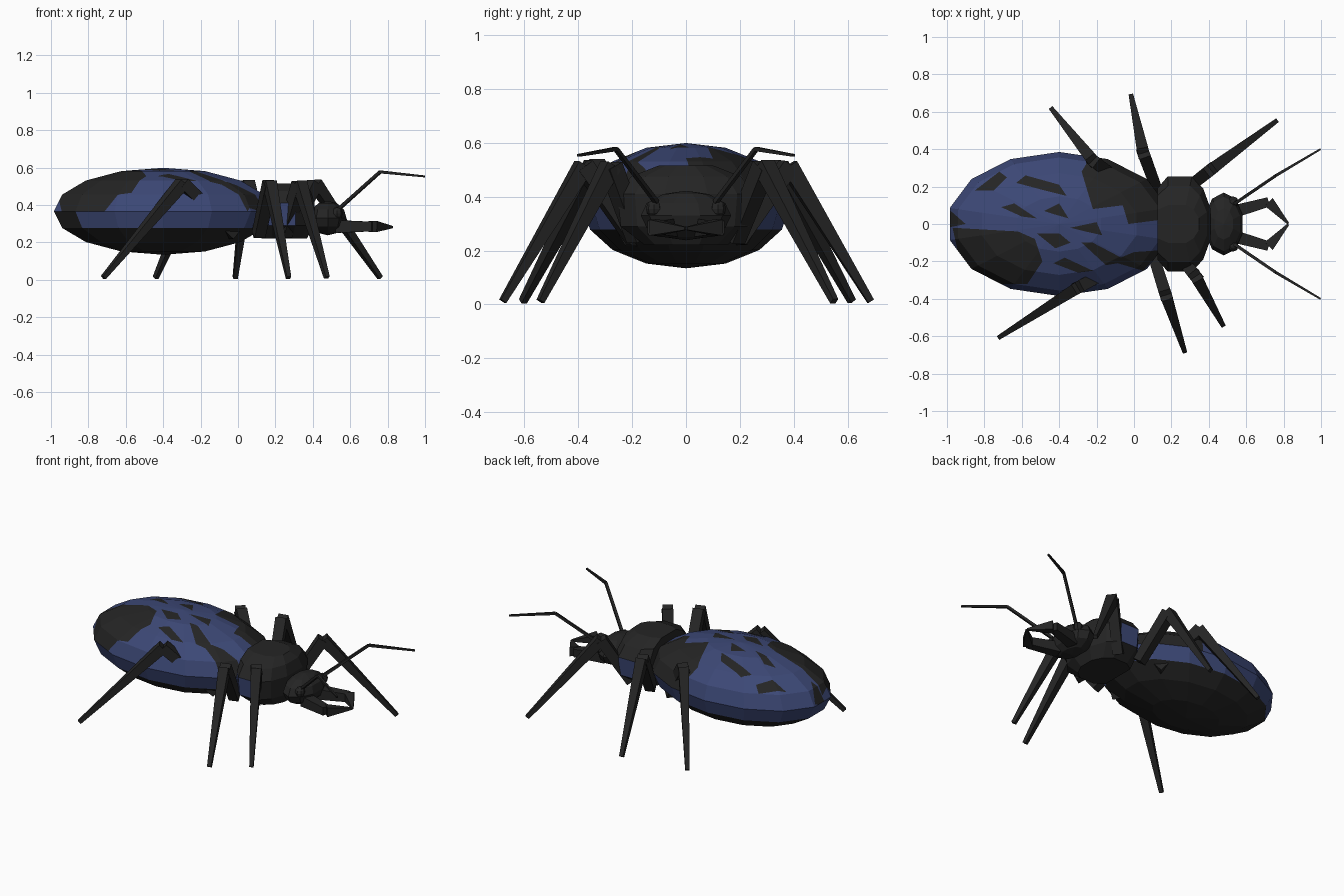
import bpy, bmesh, math
from mathutils import Vector, Matrix

if "Cube" in bpy.data.objects:
    bpy.data.objects.remove(bpy.data.objects["Cube"])


def material(name, rgb):
    m = bpy.data.materials.new(name)
    m.diffuse_color = (*rgb, 1)
    m.use_nodes = True
    m.node_tree.nodes["Principled BSDF"].inputs["Base Color"].default_value = m.diffuse_color
    return m


BLACK = material("shell black", (0.018, 0.018, 0.018))
BLUE = material("deep blue", (0.045, 0.064, 0.18))


def finish(name, bm):
    me = bpy.data.meshes.new(name)
    bmesh.ops.recalc_face_normals(bm, faces=bm.faces)
    bm.to_mesh(me)
    bm.free()
    me.materials.append(BLACK)
    me.materials.append(BLUE)
    ob = bpy.data.objects.new(name, me)
    bpy.context.collection.objects.link(ob)
    return ob


def ellipsoid(bm, centre, radii, seg, rings, turn=0):
    mat = Matrix.Translation(centre) @ Matrix.Diagonal((*radii, 1)) @ Matrix.Rotation(turn, 4, 'Z')
    bmesh.ops.create_uvsphere(bm, u_segments=seg, v_segments=rings, radius=1, matrix=mat)


def beams(name, points, radii, seg=4):
    """Chain of tapered prisms; radii holds one (start, end) pair per segment."""
    bm = bmesh.new()
    for a, b, (r1, r2) in zip(points, points[1:], radii):
        a, b = Vector(a), Vector(b)
        d = b - a
        mat = (Matrix.Translation((a + b) / 2) @ d.to_track_quat('Z', 'Y').to_matrix().to_4x4()
               @ Matrix.Rotation(math.pi / 4, 4, 'Z'))
        bmesh.ops.create_cone(bm, cap_ends=True, segments=seg, radius1=r1, radius2=r2,
                              depth=d.length, matrix=mat)
    return finish(name, bm)


# Abdomen: ellipsoid with black patches cut into its blue back (outlines seen from above)
PATCHES = [
    [(-.85, .18), (-.72, .28), (-.68, .25), (-.75, .18)],
    [(-.63, .22), (-.58, .26), (-.40, .21), (-.36, .15), (-.48, .18)],
    [(-.71, .09), (-.64, .11), (-.52, .03), (-.60, .04)],
    [(-.48, .07), (-.40, .11), (-.35, .03), (-.42, .05)],
    [(-.22, .38), (0, .30), (.2, .17), (.2, .03), (-.03, .0), (-.06, .1), (-.22, .08), (-.28, .28)],
    [(-.97, -.02), (-.62, -.04), (-.53, -.08), (-.49, -.2), (-.57, -.32), (-.78, -.32), (-.93, -.2)],
    [(-.52, -.05), (-.40, -.05), (-.34, -.1), (-.42, -.13)],
    [(-.34, -.02), (-.2, .01), (-.17, -.06), (-.26, -.04)],
    [(-.43, -.21), (-.37, -.18), (-.22, -.25), (-.30, -.26)],
    [(-.28, -.1), (-.22, -.1), (-.03, -.2), (-.15, -.22)],
    [(-.12, -.2), (0, -.15), (.15, -.14), (.05, -.25)],
    [(-.98, .07), (-.90, .0), (-1.0, -.02)],
]


def inside(p, poly):
    hit = False
    for (x1, y1), (x2, y2) in zip(poly, poly[1:] + poly[:1]):
        if (y1 > p.y) != (y2 > p.y) and p.x < (x2 - x1) * (p.y - y1) / (y2 - y1) + x1:
            hit = not hit
    return hit


bm = bmesh.new()
ellipsoid(bm, (-.40, 0, .3665), (.60, .385, .2325), 14, 8)
MID = .3665
for poly in PATCHES:
    xs, ys = [p[0] for p in poly], [p[1] for p in poly]
    for (x1, y1), (x2, y2) in zip(poly, poly[1:] + poly[:1]):
        faces = [f for f in bm.faces if f.calc_center_median().z > MID
                 and max(v.co.x for v in f.verts) > min(xs) and min(v.co.x for v in f.verts) < max(xs)
                 and max(v.co.y for v in f.verts) > min(ys) and min(v.co.y for v in f.verts) < max(ys)]
        geom = set(faces) | {e for f in faces for e in f.edges} | {v for f in faces for v in f.verts}
        bmesh.ops.bisect_plane(bm, geom=list(geom), dist=1e-5, plane_co=(x1, y1, 0),
                               plane_no=(y2 - y1, x1 - x2, 0))
for f in bm.faces:
    c = f.calc_center_median()
    if c.z > MID:
        f.material_index = 0 if any(inside(c, p) for p in PATCHES) else 1
    elif c.z > .275:
        f.material_index = 0 if c.x < -.85 and c.y < 0 else 1
    else:
        f.material_index = 1 if c.z > .2 and abs(c.x + .4) < .1 else 0
finish("abdomen", bm)

# Thorax: stacked rings of a rounded plate, with blue flanks
half = [(.125, .19), (.18, .255), (.31, .255), (.37, .19), (.41, .08)]
outline = half + [(x, -y) for x, y in reversed(half)]
bm = bmesh.new()
rings = []
for z, s in [(.22, .6), (.29, .95), (.41, 1), (.475, .8), (.515, .4)]:
    sx = .5 + .5 * s
    rings.append([bm.verts.new((.2 + (x - .2) * sx if x > .13 else x, y * s, z)) for x, y in outline])
n = len(outline)
for lo, hi in zip(rings, rings[1:]):
    for i in range(n):
        j = (i + 1) % n
        f = bm.faces.new((lo[i], lo[j], hi[j], hi[i]))
        c = f.calc_center_median()
        f.material_index = 1 if .29 < c.z < .41 and abs(c.y) > .2 and c.x < .33 else 0
bm.faces.new(rings[0])
bm.faces.new(rings[-1])
finish("thorax", bm)

# Head and eyes
bm = bmesh.new()
ellipsoid(bm, (.48, 0, .33), (.105, .168, .092), 10, 6)
finish("head", bm)
for side, s in (("left", 1), ("right", -1)):
    bm = bmesh.new()
    ellipsoid(bm, (.53, s * .118, .355), (.03, .03, .033), 8, 6)
    finish(side + "_eye", bm)
    # Jaws and feelers
    beams(side + "_jaw", [(.53, s * .065, .285), (.72, s * .118, .285), (.825, s * .002, .282)],
          [(.048, .036), (.042, .008)])
    beams(side + "_feeler", [(.54, s * .11, .38), (.76, s * .26, .577), (.997, s * .40, .553)],
          [(.012, .011), (.011, .007)])

# Legs: hip, knee and foot of each (mid-stride, so the sides differ)
LEGS = {
    "left_front_leg": [(.27, .18, .24), (.41, .29, .515), (.76, .55, .012)],
    "left_middle_leg": [(.12, .19, .24), (.05, .38, .515), (-.015, .685, .012)],
    "left_rear_leg": [(-.02, .19, .24), (-.22, .34, .515), (-.44, .615, .012)],
    "right_front_leg": [(.25, -.18, .24), (.33, -.28, .515), (.475, -.54, .012)],
    "right_middle_leg": [(.11, -.19, .24), (.17, -.38, .515), (.27, -.68, .012)],
    "right_rear_leg": [(-.02, -.19, .24), (-.30, -.34, .515), (-.72, -.605, .012)],
}
for name, pts in LEGS.items():
    beams(name, pts, [(.042, .046), (.044, .017)])
